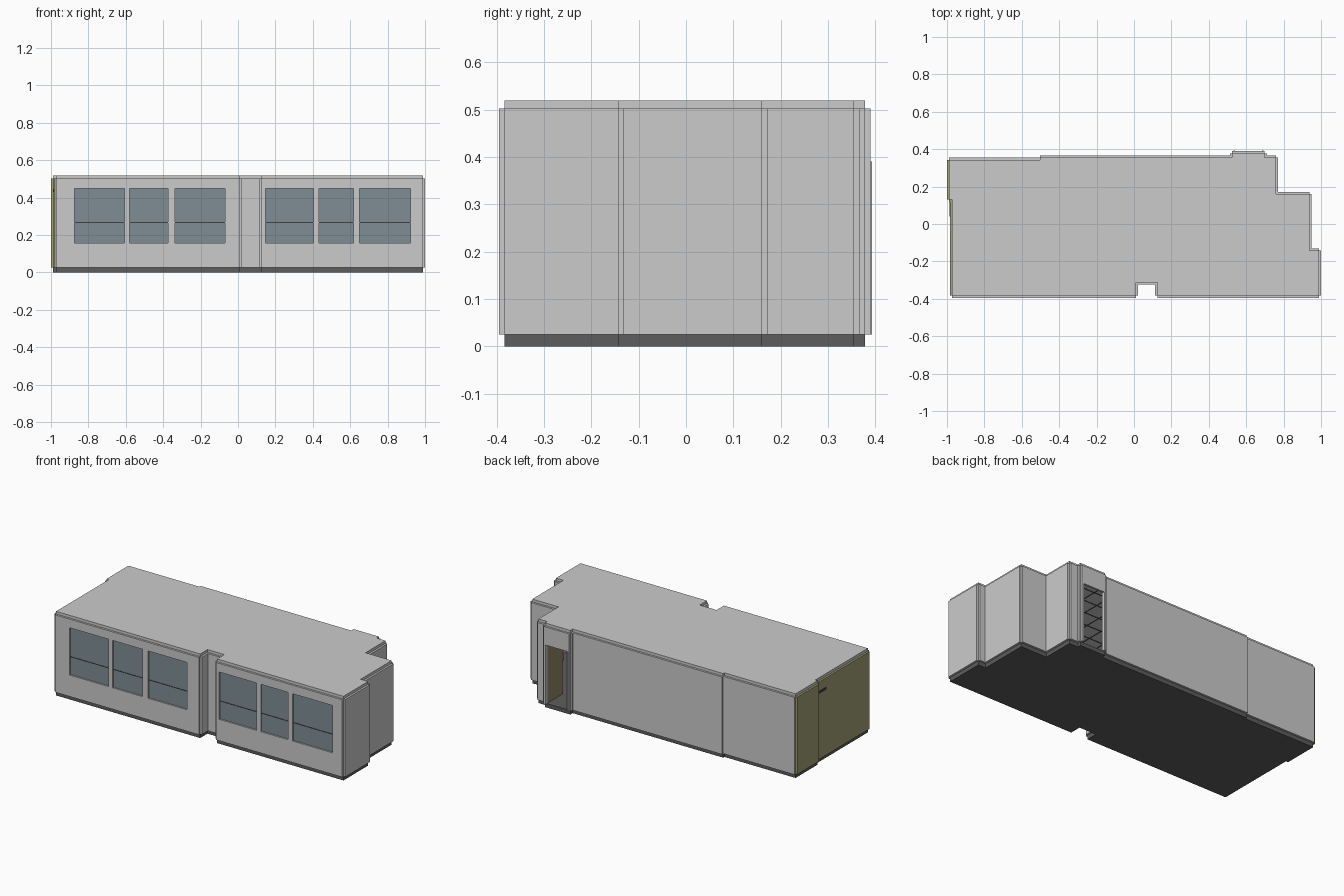
import bpy, bmesh, math
from mathutils import Matrix, Vector

if "Cube" in bpy.data.objects:
    bpy.data.objects.remove(bpy.data.objects["Cube"])

T = 0.012                                  # wall thickness
Z0, Z1, TOP = 0.025, 0.502, 0.519          # floor top, wall top, roof top


def mat(name, rgb):
    m = bpy.data.materials.new(name)
    m.diffuse_color = (*rgb, 1)
    m.use_nodes = True
    m.node_tree.nodes["Principled BSDF"].inputs["Base Color"].default_value = m.diffuse_color
    return m


WALL = mat("wall_paint", (0.58, 0.58, 0.55))
FLOOR = mat("dark_floor", (0.11, 0.11, 0.11))
OLIVE = mat("olive_paint", (0.36, 0.36, 0.19))
GLASS = mat("window_glass", (0.21, 0.27, 0.30))
WOOD = mat("door_wood", (0.30, 0.24, 0.15))
DARK = mat("dark_metal", (0.05, 0.05, 0.05))


def finish(bm, name, material):
    bmesh.ops.recalc_face_normals(bm, faces=bm.faces)
    me = bpy.data.meshes.new(name)
    bm.to_mesh(me)
    bm.free()
    ob = bpy.data.objects.new(name, me)
    bpy.context.collection.objects.link(ob)
    if material:
        me.materials.append(material)
    return ob


def boxes(name, spans, material=None):
    """One object from boxes given as (x0, x1, y0, y1, z0, z1)."""
    bm = bmesh.new()
    for x0, x1, y0, y1, z0, z1 in spans:
        m = Matrix.Translation(((x0 + x1) / 2, (y0 + y1) / 2, (z0 + z1) / 2))
        m = m @ Matrix.Diagonal((x1 - x0, y1 - y0, z1 - z0, 1))
        bmesh.ops.create_cube(bm, size=1, matrix=m)
    return finish(bm, name, material)


def slab(name, outline, z0, z1, material):
    bm = bmesh.new()
    face = bm.faces.new([bm.verts.new((x, y, z0)) for x, y in outline])
    ext = bmesh.ops.extrude_face_region(bm, geom=[face], use_keep_orig=True)
    verts = [g for g in ext["geom"] if isinstance(g, bmesh.types.BMVert)]
    bmesh.ops.translate(bm, verts=verts, vec=(0, 0, z1 - z0))
    return finish(bm, name, material)


def cut(target, spans):
    cutter = boxes(target.name + "_cutter", spans)
    cutter.hide_render = True
    cutter.hide_set(True)
    mod = target.modifiers.new("openings", "BOOLEAN")
    mod.object = cutter
    mod.solver = "EXACT"


# Room outline, counter-clockwise from the front left corner
outline = [(-0.973, -0.383), (0.01, -0.383), (0.01, -0.312), (0.125, -0.312),
           (0.125, -0.383), (0.988, -0.383), (0.988, -0.143), (0.937, -0.143),
           (0.937, 0.16), (0.758, 0.16), (0.758, 0.355), (0.698, 0.355),
           (0.698, 0.378), (0.525, 0.378), (0.525, 0.355), (-0.502, 0.355),
           (-0.502, 0.343), (-0.988, 0.343), (-0.988, 0.13), (-0.973, 0.13)]
slab("floor", outline, 0, Z0, FLOOR)
slab("ceiling", outline, Z1, TOP, WALL)

# Wall panels, each standing just outside its edge of the outline
names = {0: "front_wall_left", 4: "front_wall_right", 12: "door_wall"}
walls = {}
for i, (ax, ay) in enumerate(outline):
    bx, by = outline[(i + 1) % len(outline)]
    d = Vector((bx - ax, by - ay)).normalized()
    ox, oy = d.y * T, -d.x * T
    xs, ys = (ax, bx, ax + ox, bx + ox), (ay, by, ay + oy, by + oy)
    walls[i] = boxes(names.get(i, f"wall_{i}"),
                     [(min(xs), max(xs), min(ys), max(ys), Z0, Z1)],
                     OLIVE if i >= 17 else WALL)

# Windows: openings, two panes each, thin mullion between
SILL, MID, HEAD = 0.157, 0.267, 0.449
groups = {0: [(-0.873, -0.607), (-0.58, -0.374), (-0.338, -0.07)],
          4: [(0.148, 0.404), (0.432, 0.617), (0.65, 0.921)]}
for i, wins in groups.items():
    cut(walls[i], [(a, b, -0.42, -0.36, SILL, HEAD) for a, b in wins])
    side = names[i].split("_")[-1]
    boxes(f"window_panes_{side}",
          [(a, b, -0.386, -0.383, z0, z1) for a, b in wins
           for z0, z1 in ((SILL, MID - 0.002), (MID + 0.002, HEAD))], GLASS)
    boxes(f"window_mullions_{side}",
          [(a, b, -0.388, -0.381, MID - 0.002, MID + 0.002) for a, b in wins], DARK)

# Doorway in the rear bay, with jambs and an inward-opened door leaf
cut(walls[12], [(0.538, 0.686, 0.36, 0.41, Z0 - 0.01, 0.39)])
boxes("door_frame", [(0.532, 0.540, 0.372, 0.393, Z0, 0.39),
                     (0.684, 0.692, 0.372, 0.393, Z0, 0.39)], WALL)
boxes("door_leaf", [(0.686, 0.694, 0.225, 0.372, Z0, 0.388)], WOOD)

# Ceiling tile grid seen through the doorway
grid = [(-0.95 + 0.1 * k, -0.946 + 0.1 * k, -0.30, 0.34, Z1 - 0.003, Z1 - 0.0005)
        for k in range(17)]
grid += [(-0.95, 0.74, -0.3 + 0.1 * k, -0.296 + 0.1 * k, Z1 - 0.003, Z1 - 0.0005)
         for k in range(7)]
boxes("ceiling_grid", grid, DARK)

# Small slot fitting on the left wall
boxes("side_slot", [(-0.987, -0.978, 0.04, 0.128, 0.43, 0.445)], DARK)
